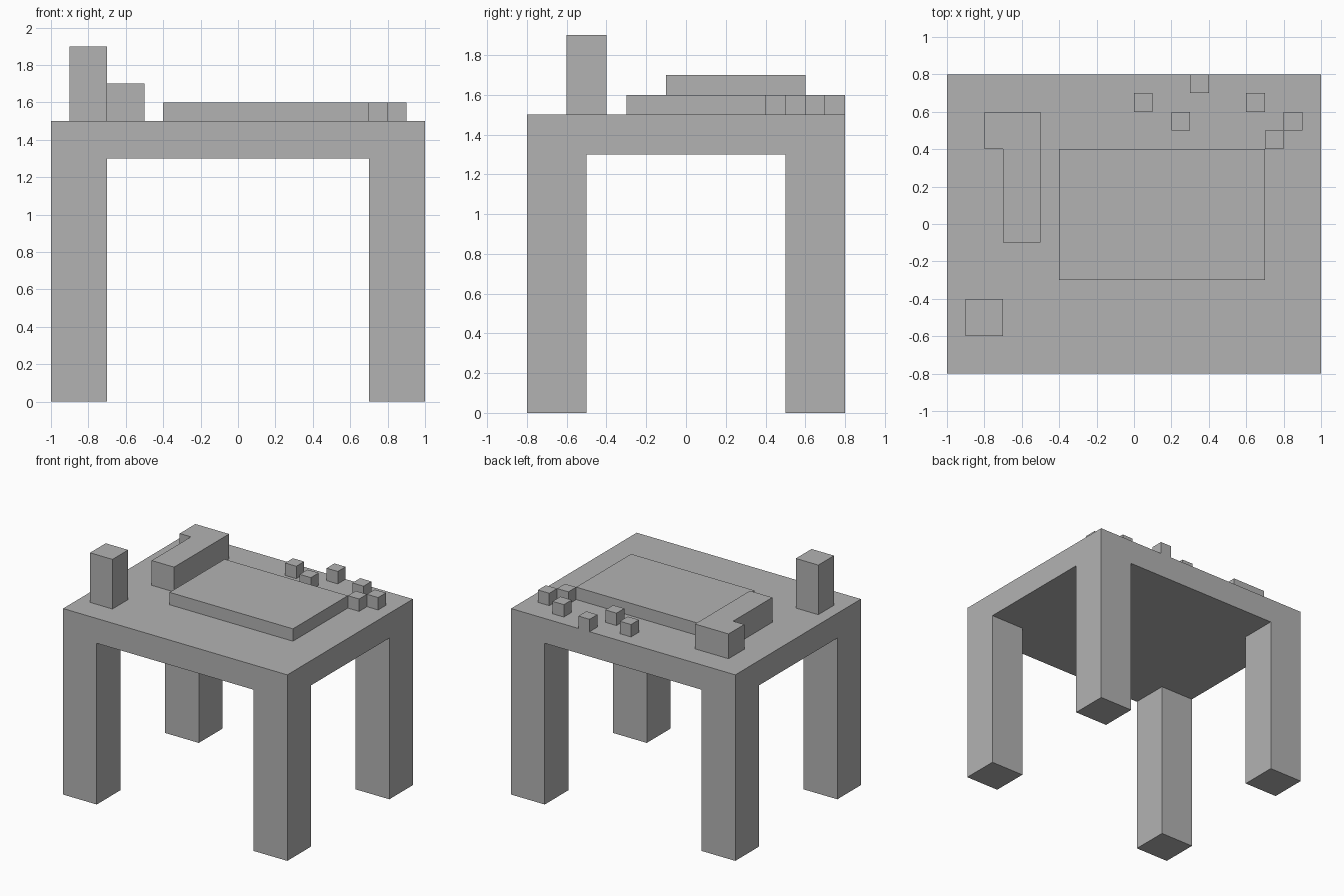
import bpy
import bmesh
from mathutils import Vector

default = bpy.data.objects.get("Cube")
if default:
    bpy.data.objects.remove(default, do_unlink=True)

# One plain grey for everything
GREY = (0.45, 0.45, 0.45, 1.0)
grey = bpy.data.materials.new("plain_grey")
grey.use_nodes = True
grey.diffuse_color = GREY
grey.node_tree.nodes["Principled BSDF"].inputs["Base Color"].default_value = GREY

TABLE_TOP = 1.5
UNDERSIDE = 1.3


def finish(name, bm):
    bmesh.ops.recalc_face_normals(bm, faces=bm.faces)
    mesh = bpy.data.meshes.new(name)
    bm.to_mesh(mesh)
    bm.free()
    mesh.materials.append(grey)
    obj = bpy.data.objects.new(name, mesh)
    bpy.context.collection.objects.link(obj)
    return obj


def add_box(bm, low, high):
    low, high = Vector(low), Vector(high)
    verts = bmesh.ops.create_cube(bm, size=1)["verts"]
    bmesh.ops.scale(bm, vec=high - low, verts=verts)
    bmesh.ops.translate(bm, vec=(low + high) / 2, verts=verts)


def prism(name, outline, bottom, top):
    """Extrude a flat outline straight up."""
    bm = bmesh.new()
    base = bm.faces.new([bm.verts.new((x, y, bottom)) for x, y in outline])
    grown = bmesh.ops.extrude_face_region(bm, geom=[base], use_keep_orig=True)["geom"]
    moved = [g for g in grown if isinstance(g, bmesh.types.BMVert)]
    bmesh.ops.translate(bm, vec=(0, 0, top - bottom), verts=moved)
    return finish(name, bm)


def box(name, low, high):
    bm = bmesh.new()
    add_box(bm, low, high)
    return finish(name, bm)


# Table: slab cut into a grid, with the four corners drawn down into legs
bm = bmesh.new()
add_box(bm, (-1, -0.8, UNDERSIDE), (1, 0.8, TABLE_TOP))
for side in (-1, 1):
    for cut in (Vector((0.7 * side, 0, 0)), Vector((0, 0.5 * side, 0))):
        bmesh.ops.bisect_plane(bm, geom=bm.verts[:] + bm.edges[:] + bm.faces[:],
                               plane_co=cut, plane_no=cut.normalized())
bm.normal_update()
corners = []
for face in bm.faces:
    centre = face.calc_center_median()
    if face.normal.z < -0.9 and abs(centre.x) > 0.7 and abs(centre.y) > 0.5:
        corners.append(face)
feet = bmesh.ops.extrude_discrete_faces(bm, faces=corners)["faces"]
for foot in feet:
    for vert in foot.verts:
        vert.co.z = 0
finish("table", bm)

# Flat board lying on the table
box("board", (-0.4, -0.3, TABLE_TOP), (0.7, 0.4, 1.6))

# Upright block near the front corner
box("upright_block", (-0.9, -0.6, TABLE_TOP), (-0.7, -0.4, 1.9))

# L-shaped block beside the board
prism("angled_block",
      [(-0.7, -0.1), (-0.5, -0.1), (-0.5, 0.6), (-0.8, 0.6), (-0.8, 0.4), (-0.7, 0.4)],
      TABLE_TOP, 1.7)

# Small cubes scattered along the back
SMALL = 0.1
for x, y in [(0, 0.6), (0.2, 0.5), (0.3, 0.7), (0.6, 0.6), (0.7, 0.4), (0.8, 0.5)]:
    box("small_cube", (x, y, TABLE_TOP), (x + SMALL, y + SMALL, TABLE_TOP + SMALL))
